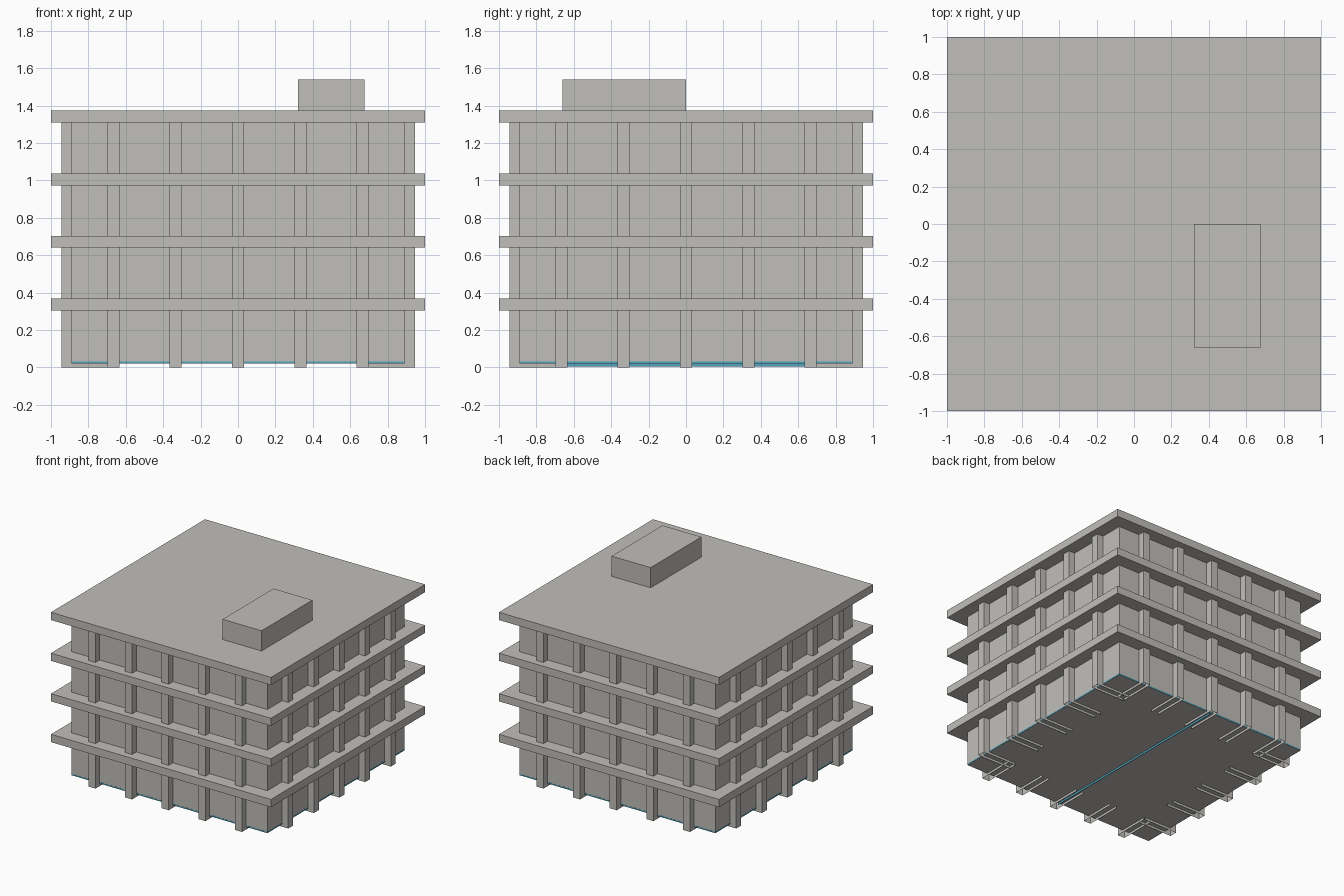
import bpy, bmesh
from mathutils import Matrix

if "Cube" in bpy.data.objects:
    bpy.data.objects.remove(bpy.data.objects["Cube"])


def material(name, rgb):
    m = bpy.data.materials.new(name)
    m.diffuse_color = (*rgb, 1)
    m.use_nodes = True
    m.node_tree.nodes["Principled BSDF"].inputs["Base Color"].default_value = m.diffuse_color
    return m


CONCRETE = material("concrete grey", (0.53, 0.52, 0.495))
GLASS = material("glass blue", (0.08, 0.38, 0.52))


def box(name, lo, hi, mat, drop=()):
    """Box between two corners; drop lists outward directions left open."""
    bm = bmesh.new()
    bmesh.ops.create_cube(bm, size=1)
    bm.normal_update()
    gone = [f for f in bm.faces
            if any(f.normal.dot(Matrix.Identity(3)[a] * s) > 0.9 for a, s in drop)]
    bmesh.ops.delete(bm, geom=gone, context='FACES')
    for v in bm.verts:
        v.co = [(a + b) / 2 + c * (b - a) for a, b, c in zip(lo, hi, v.co)]
    me = bpy.data.meshes.new(name)
    bm.to_mesh(me)
    bm.free()
    me.materials.append(mat)
    ob = bpy.data.objects.new(name, me)
    bpy.context.collection.objects.link(ob)
    return ob


# Main walls
W = 0.89
box("walls", (-W, -W, 0.02), (W, W, 1.365), CONCRETE)

# Thin glass rim at the foot of the walls, and glass strip under the floor
G = W + 0.001
for s in (-1, 1):
    y0, y1 = sorted((s * W, s * G))
    box("glass_rim_y", (-G, y0, 0.022), (G, y1, 0.032), GLASS)
    box("glass_rim_x", (y0, -G, 0.022), (y1, G, 0.032), GLASS)
box("glass_strip", (-0.002, -W, 0.004), (0.002, W, 0.022), GLASS)

# Overhanging floor slabs and roof
for i, (z0, z1) in enumerate([(0.305, 0.369), (0.64, 0.703), (0.973, 1.036), (1.308, 1.372)]):
    box("roof_slab" if i == 3 else "floor_slab", (-1, -1, z0), (1, 1, z1), CONCRETE)

# Columns on four sides: hollow, open below and towards the inside
OUT, IN, H, TOP = 0.945, 0.638, 0.032, 1.31
for i in range(-2, 3):
    c = i * 0.333
    for s in (-1, 1):
        a, b = sorted((s * IN, s * OUT))
        box("column_y", (c - H, a, 0), (c + H, b, TOP), CONCRETE, [(2, -1), (1, -s)])
        box("column_x", (a, c - H, 0), (b, c + H, TOP), CONCRETE, [(2, -1), (0, -s)])

# Rooftop plant room
box("rooftop_room", (0.322, -0.66, 1.37), (0.676, 0.0, 1.538), CONCRETE)
